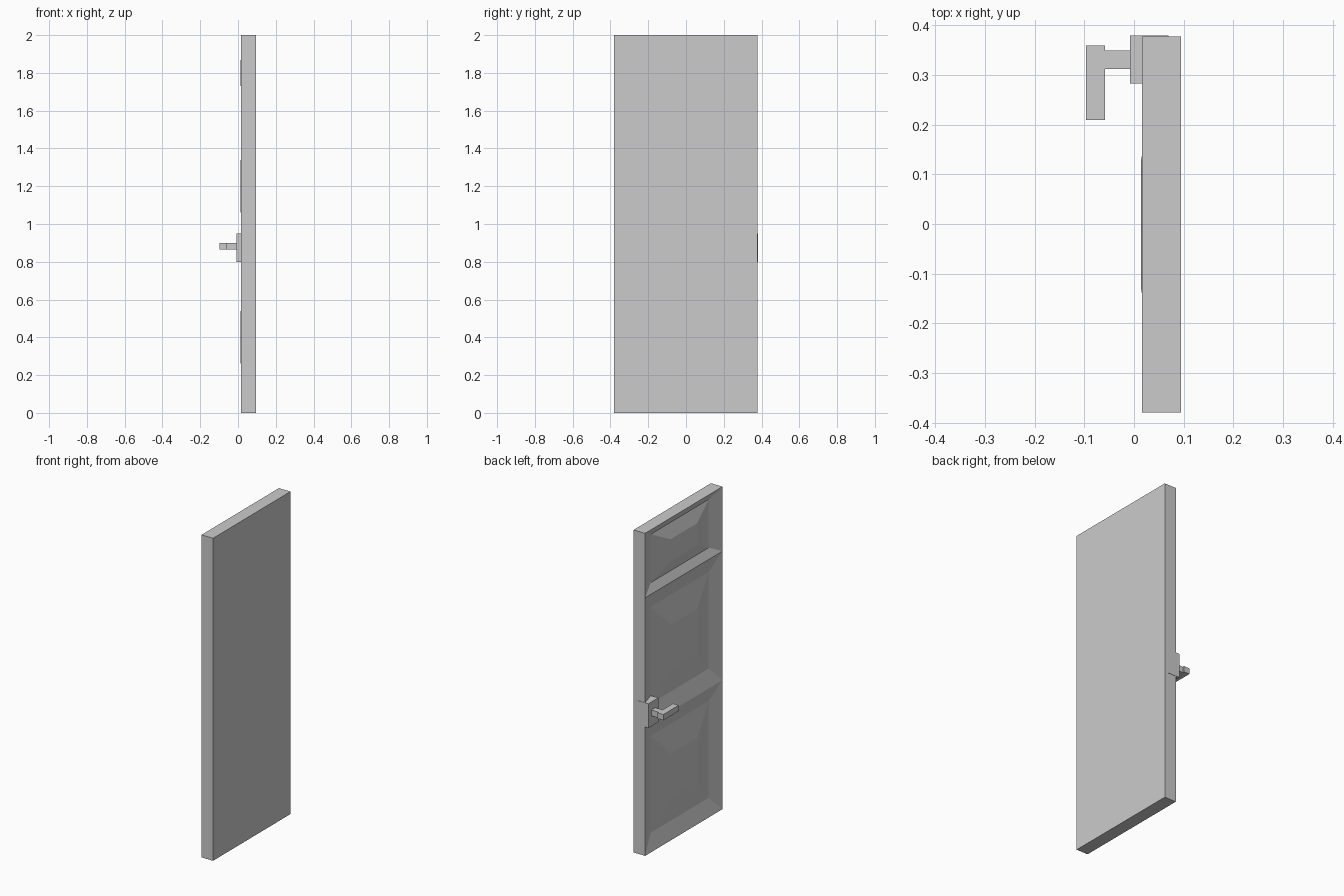
import bpy, bmesh

if "Cube" in bpy.data.objects:
    bpy.data.objects.remove(bpy.data.objects["Cube"])

FRONT, BACK = 0.016, 0.095          # panelled face and plain face (x)
Y0, Y1 = -0.38, 0.378
YC, HALF_W = (Y0 + Y1) / 2, (Y1 - Y0) / 2


def finish(name, bm):
    bmesh.ops.remove_doubles(bm, verts=bm.verts, dist=1e-5)
    bmesh.ops.recalc_face_normals(bm, faces=bm.faces)
    mesh = bpy.data.meshes.new(name)
    bm.to_mesh(mesh)
    bm.free()
    obj = bpy.data.objects.new(name, mesh)
    bpy.context.collection.objects.link(obj)
    return obj


def ring(bm, x, zc, half_y, half_z):
    return [bm.verts.new((x, YC + sy * half_y, zc + sz * half_z))
            for sy, sz in ((-1, -1), (1, -1), (1, 1), (-1, 1))]


def extrude_profile(name, points, z0, z1):
    bm = bmesh.new()
    base = bm.faces.new([bm.verts.new((x, y, z0)) for x, y in points])
    top = bmesh.ops.extrude_face_region(bm, geom=[base])["geom"]
    verts = [g for g in top if isinstance(g, bmesh.types.BMVert)]
    bmesh.ops.translate(bm, verts=verts, vec=(0, 0, z1 - z0))
    return finish(name, bm)


# Door slab: three stacked sections, each with a sunk border and raised field
bm = bmesh.new()
for z0, z1 in ((0, 0.8), (0.8, 1.6), (1.6, 2.0)):
    zc, half_z = (z0 + z1) / 2, (z1 - z0) / 2
    rings = [ring(bm, x, zc, HALF_W * s, half_z * s)
             for x, s in ((BACK, 1), (FRONT, 1), (FRONT + 0.028, 0.75), (FRONT - 0.0015, 0.345))]
    bm.faces.new(rings[0])
    bm.faces.new(rings[-1])
    for level, (a, b) in enumerate(zip(rings, rings[1:])):
        for i in range(4):
            # leave out the hidden faces between stacked sections
            if level == 0 and ((i == 0 and z0 > 0) or (i == 2 and z1 < 2)):
                continue
            j = (i + 1) % 4
            bm.faces.new((a[i], a[j], b[j], b[i]))
finish("door_slab", bm)

# Lock plate wrapping the door edge
extrude_profile("lock_plate", [(-0.008, 0.283), (0.07, 0.283), (0.07, 0.38), (-0.008, 0.38)], 0.80, 0.95)

# Lever handle: stem and grip in one bent outline
extrude_profile("lever_handle",
                [(-0.008, 0.312), (-0.008, 0.35), (-0.058, 0.35), (-0.058, 0.36),
                 (-0.097, 0.36), (-0.097, 0.21), (-0.058, 0.21), (-0.058, 0.312)], 0.864, 0.90)
